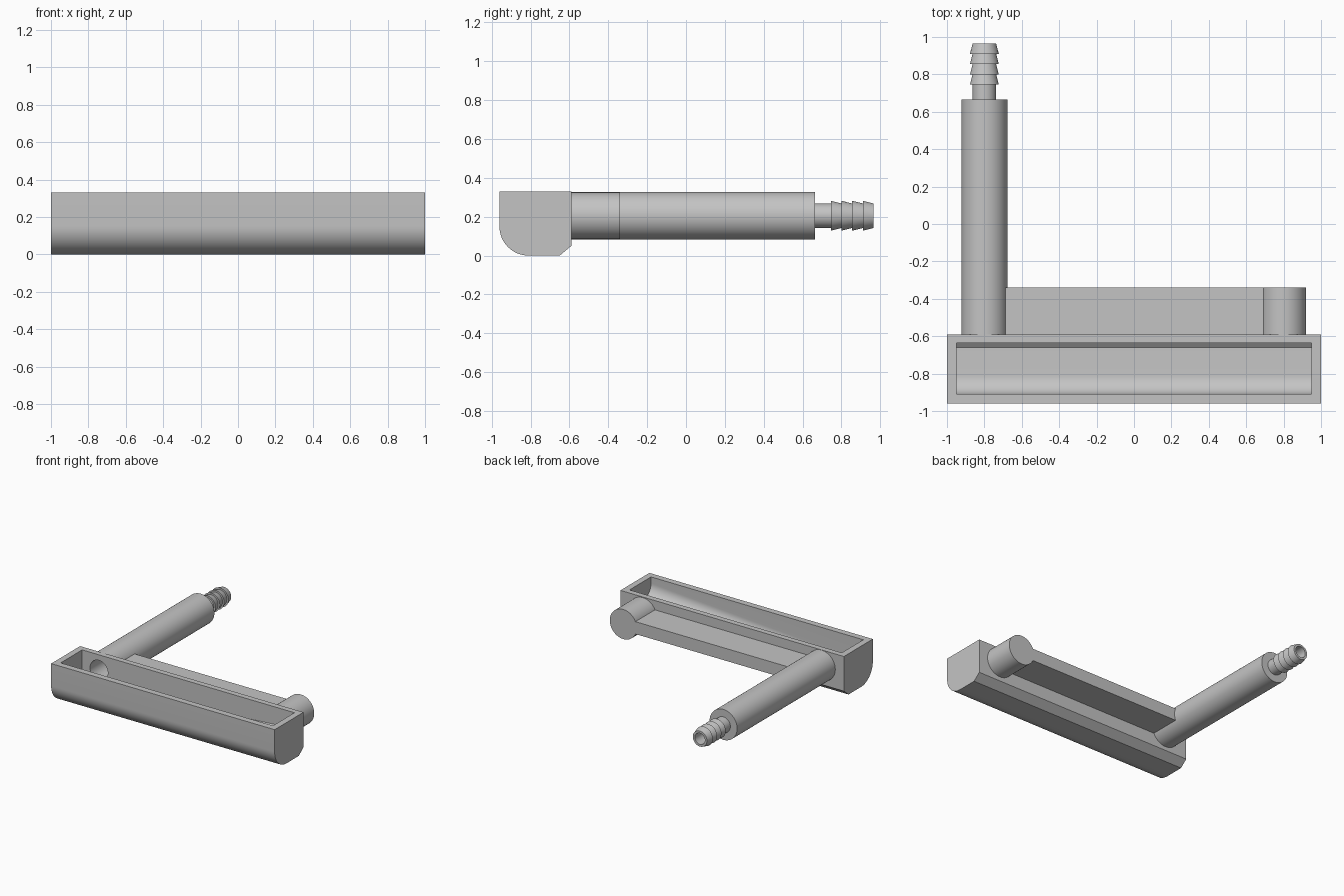
import bpy
import bmesh
import math
from mathutils import Vector

cube = bpy.data.objects.get("Cube")
if cube:
    bpy.data.objects.remove(cube, do_unlink=True)

grey = bpy.data.materials.new("plain grey")
grey.use_nodes = True
grey.diffuse_color = (0.55, 0.55, 0.55, 1)
grey.node_tree.nodes["Principled BSDF"].inputs["Base Color"].default_value = (0.55, 0.55, 0.55, 1)

AXIS_Z = 0.205   # height of the pipe centre lines
PIPE_X = 0.8     # distance of the pipes from the middle
PIPE_R = 0.123
BORE_R = 0.08
TOP = 0.33
BACK = -0.59     # outer face of the rear wall


def finish(bm, name):
    bmesh.ops.remove_doubles(bm, verts=bm.verts, dist=1e-5)
    bmesh.ops.recalc_face_normals(bm, faces=bm.faces)
    mesh = bpy.data.meshes.new(name)
    bm.to_mesh(mesh)
    bm.free()
    mesh.materials.append(grey)
    obj = bpy.data.objects.new(name, mesh)
    bpy.context.collection.objects.link(obj)
    return obj


def prism(name, profile, half, lift=0.0):
    """Extrude a (y, z) outline along x; lift raises its lower part at the +x end."""
    bm = bmesh.new()
    left = [bm.verts.new((-half, y, z)) for y, z in profile]
    right = [bm.verts.new((half, y, z + (lift if z < TOP else 0))) for y, z in profile]
    bm.faces.new(left)
    bm.faces.new(right)
    for i in range(len(profile)):
        j = (i + 1) % len(profile)
        bm.faces.new((left[i], left[j], right[j], right[i]))
    return finish(bm, name)


def lathe(name, x, profile, closed=False):
    """Revolve (radius, y) points round a pipe centre line."""
    bm = bmesh.new()
    verts = [bm.verts.new((x + r, y, AXIS_Z)) for r, y in profile]
    edges = [bm.edges.new(pair) for pair in zip(verts, verts[1:])]
    if closed:
        edges.append(bm.edges.new((verts[-1], verts[0])))
    bmesh.ops.spin(bm, geom=verts + edges, cent=Vector((x, 0, AXIS_Z)),
                   axis=Vector((0, 1, 0)), angle=math.tau, steps=64)
    return finish(bm, name)


def quarter(cy, cz, r, steps=16):
    """Rounded lower front corner, from the front face to the floor."""
    return [(cy - r * math.cos(a), cz - r * math.sin(a))
            for a in (math.pi / 2 * i / steps for i in range(steps + 1))]


def smooth(obj):
    bpy.ops.object.select_all(action="DESELECT")
    obj.select_set(True)
    bpy.context.view_layer.objects.active = obj
    bpy.ops.object.shade_smooth_by_angle(angle=math.radians(25))


# Open trough with rounded front and chamfered rear lower edge
trough = prism("trough", [(-0.96, TOP)] + quarter(-0.81, 0.15, 0.15)
               + [(-0.65, 0), (BACK, 0.05), (BACK, TOP)], 1.0)

# Cavity with a floor sloping down to the outlet, and the outlet hole
cavity = prism("cavity_cutter", [(-0.91, 0.5)] + quarter(-0.81, 0.15, 0.1)
               + [(-0.66, 0.05), (-0.635, 0.07), (-0.635, 0.5)], 0.95, lift=0.13)
outlet = lathe("outlet_cutter", -PIPE_X, [(0, -0.72), (BORE_R, -0.72), (BORE_R, -0.5), (0, -0.5)])
for cutter in (cavity, outlet):
    mod = trough.modifiers.new(cutter.name, "BOOLEAN")
    mod.operation = "DIFFERENCE"
    mod.solver = "EXACT"
    mod.object = cutter
    bpy.context.view_layer.objects.active = trough
    bpy.ops.object.modifier_apply(modifier=mod.name)
for cutter in (cavity, outlet):
    bpy.data.objects.remove(cutter, do_unlink=True)
smooth(trough)

# Hollow outlet pipe ending in a barbed hose fitting
profile = [(BORE_R, BACK), (PIPE_R, BACK), (PIPE_R, 0.665), (0.063, 0.665)]
barb_start, barb_len = 0.745, 0.055
profile.append((0.063, barb_start))
for i in range(4):
    y = barb_start + i * barb_len
    profile += [(0.077, y), (0.063, y + barb_len)]
profile += [(0.045, 0.965), (0.045, 0.66), (BORE_R, 0.6)]
smooth(lathe("outlet_pipe", -PIPE_X, profile, closed=True))

# Solid support stub on the other end
smooth(lathe("support_stub", PIPE_X, [(0, -0.6), (PIPE_R - 0.003, -0.6), (PIPE_R - 0.003, -0.34), (0, -0.34)]))

# Flat bar joining the pipe and the stub
prism("connecting_bar", [(-0.6, 0.155), (-0.34, 0.155), (-0.34, 0.255), (-0.6, 0.255)], 0.7)
